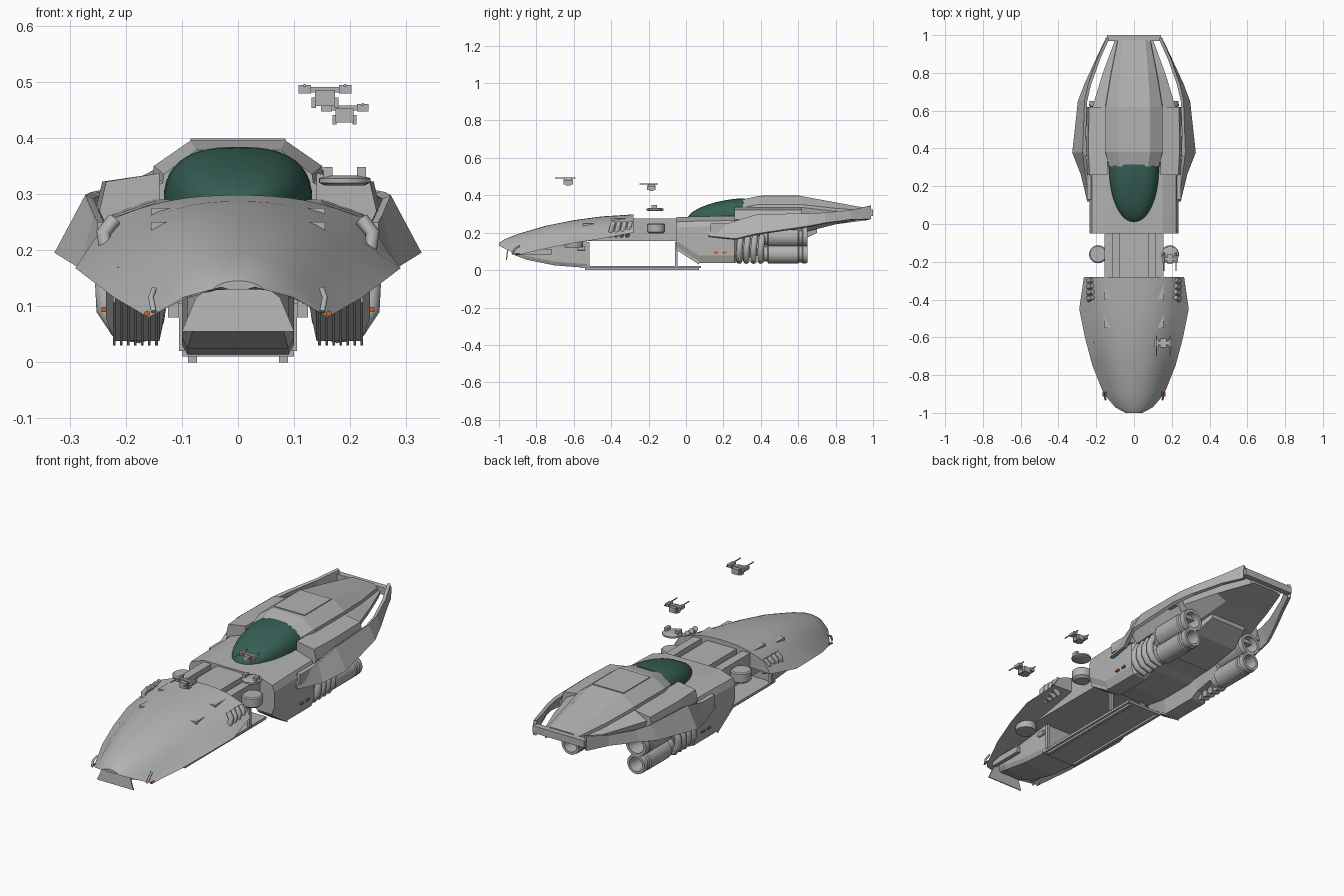
import bpy, bmesh, math
from mathutils import Vector

if "Cube" in bpy.data.objects:
    bpy.data.objects.remove(bpy.data.objects["Cube"])


def material(name, rgb):
    m = bpy.data.materials.new(name)
    m.diffuse_color = (*rgb, 1)
    m.use_nodes = True
    m.node_tree.nodes["Principled BSDF"].inputs["Base Color"].default_value = m.diffuse_color
    return m


GREY = material("hull grey", (0.45, 0.45, 0.45))
TEAL = material("canopy teal", (0.036, 0.115, 0.09))
ORANGE = material("marker orange", (0.62, 0.11, 0.01))


def finish(name, bm, mat, smooth=False, mirror=False, solid=0):
    bmesh.ops.recalc_face_normals(bm, faces=bm.faces)
    me = bpy.data.meshes.new(name)
    bm.to_mesh(me)
    bm.free()
    me.materials.append(mat)
    ob = bpy.data.objects.new(name, me)
    bpy.context.collection.objects.link(ob)
    if smooth:
        bpy.ops.object.select_all(action='DESELECT')
        ob.select_set(True)
        bpy.context.view_layer.objects.active = ob
        bpy.ops.object.shade_smooth_by_angle(angle=math.radians(35))
    if solid:
        s = ob.modifiers.new("thickness", 'SOLIDIFY')
        s.thickness = solid
        s.offset = 0
    if mirror:
        ob.modifiers.new("mirror", 'MIRROR')
    return ob


def loft(name, rings, mat=GREY, caps=True, closed=True, **kw):
    bm = bmesh.new()
    vs = [[bm.verts.new(p) for p in r] for r in rings]
    n = len(rings[0])
    for a, b in zip(vs, vs[1:]):
        for i in range(n if closed else n - 1):
            j = (i + 1) % n
            bm.faces.new((a[i], a[j], b[j], b[i]))
    if caps and closed:
        bm.faces.new(vs[0])
        bm.faces.new(vs[-1])
    return finish(name, bm, mat, **kw)


def sym(y, half):
    """Full section from a half section running top centre to bottom centre."""
    return [(x, y, z) for x, z in half] + [(-x, y, z) for x, z in half[-2:0:-1]]


def box(name, x0, x1, y0, y1, z0, z1, mat=GREY, mirror=False):
    ring = lambda y: [(x0, y, z0), (x1, y, z0), (x1, y, z1), (x0, y, z1)]
    return loft(name, [ring(y0), ring(y1)], mat, mirror=mirror)


def lathe(name, c, profile, axis='y', mat=GREY, mirror=False, n=24):
    rings = []
    for r, h in profile:
        ring = []
        for i in range(n):
            u, v = r * math.cos(i * math.tau / n), r * math.sin(i * math.tau / n)
            ring.append((c[0] + u, c[1] + h, c[2] + v) if axis == 'y' else (c[0] + u, c[1] + v, c[2] + h))
        rings.append(ring)
    return loft(name, rings, mat, smooth=True, mirror=mirror)


def tube(name, pts, r, mirror=True, n=12):
    pts = [Vector(p) for p in pts]
    rings = []
    for i, p in enumerate(pts):
        t = (pts[min(i + 1, len(pts) - 1)] - pts[max(i - 1, 0)]).normalized()
        u = t.cross(Vector((0, 1, 0))).normalized()
        v = t.cross(u)
        rings.append([p + r * (u * math.cos(k * math.tau / n) + v * math.sin(k * math.tau / n)) for k in range(n)])
    return loft(name, rings, smooth=True, mirror=mirror)


# front hood: y, crown height, shoulder x z, flange x z
stations = [(-1, .145, .04, .135, .045, .13), (-.97, .165, .09, .125, .10, .115),
            (-.9, .193, .145, .10, .16, .08), (-.75, .237, .185, .145, .22, .115),
            (-.6, .267, .205, .185, .26, .145), (-.45, .287, .22, .215, .29, .168),
            (-.28, .298, .235, .25, .265, .20)]
rings = []
for y, zt, xi, zi, xo, zo in stations:
    half = [(xi * k / 8, zt - (zt - zi) * (k / 8) ** 2.4) for k in range(9)]
    zc = max(zo, .13)
    rings.append(sym(y, half + [(xo, zo), (xi * .75, (zc + zo) / 2 + .004), (xi * .4, zc), (0, zc)]))
loft("front_hood", rings, smooth=True)

# chin flap, keel, nose struts
loft("chin_flap", [[(-.045, -.95, .138), (.045, -.95, .138)], [(-.075, -.953, .115), (.075, -.953, .115)],
                   [(-.1, -.96, .055), (.1, -.96, .055)]], closed=False, solid=.006)
keel = [(-.93, .06, .085), (-.85, .09, .055), (-.7, .1, .025), (-.53, .1, .012)]
loft("keel", [sym(y, [(0, .16), (w, .16 if y > -.8 else .13), (w, z + .02), (w * .9, z), (0, z)])
              for y, w, z in keel])
box("nose_strut", .105, .125, -.9, -.72, .08, .112, mirror=True)
tube("nose_prong", [(.15, -.93, .09), (.155, -.915, .115), (.15, -.89, .13)], .005)
lathe("underside_drum", (.17, -.6, 0), [(.048, .12), (.05, .125), (.05, .17)], 'z', mirror=True)
for k in range(4):
    y = -.395 + k * .031
    tube("hood_vent_pipe", [(.205, y - .012, .185), (.236, y - .008, .2), (.24, y, .23), (.22, y + .006, .255)], .013)

# floor plate with rails, connecting beam
box("floor_plate", -.1, .1, -.56, .08, .01, .022)
box("floor_rail", .073, .089, -.54, .07, 0, .012, mirror=True)
box("floor_bracket", .09, .105, -.53, -.515, .02, .15, mirror=True)
box("floor_bracket_rear", .09, .105, -.06, -.045, .02, .15, mirror=True)
box("beam_core", -.155, .155, -.55, -.03, .155, .25)
box("beam_spine", -.08, .08, -.4, -.03, .25, .275)
box("beam_side_rail", .112, .155, -.4, -.03, .25, .275, mirror=True)
tube("beam_pipe", [(.16, -.3, .232), (.16, -.04, .232)], .008)
lathe("side_drum", (.19, -.16, 0), [(.035, .195), (.048, .205), (.048, .245), (.042, .25)], 'z', mirror=True)
lathe("hull_lamp", (.105, -.56, .115), [(.011, -.02), (.011, .02)], mirror=True)

# cockpit body with side pods
def body(y, top, w, low, mid):
    return sym(y, [(0, top), (.15, top), (w - .012, top - .025), (w, top - .055), (w, low + .04),
                   (w - .015, low), (.14, low), (.125, mid), (0, mid)])
loft("cockpit_body", [body(-.05, .283, .235, .115, .13), body(.07, .287, .235, .038, .11),
                      body(.26, .29, .235, .038, .11), body(.30, .29, .195, .06, .12),
                      body(.46, .29, .175, .09, .13)])
for k in range(7):
    x = .143 + k * .0125
    loft("intake_rib", [[(x, y, z - .008), (x + .005, y, z - .008), (x + .005, y, z + .01), (x, y, z + .01)]
                        for y, z in ((-.05, .115), (.07, .038))], mirror=True)

# canopy and its rim
def dome(y0, y1, w, h, z0, n=14, m=20):
    out = []
    for i in range(n + 1):
        t = max((i / n) ** 1.7, .002)
        ww, hh = w * (1 - (1 - t) ** 2.2) ** .5, h * (1 - (1 - t) ** 1.7) ** .6
        ring = []
        for k in range(m + 1):
            c, s = math.cos(math.pi * k / m), math.sin(math.pi * k / m)
            ring.append((ww * math.copysign(abs(c) ** .75, c), y0 + (y1 - y0) * t, z0 + hh * s ** .75))
        out.append(ring)
    return out
loft("canopy", dome(.01, .315, .133, .105, .279), TEAL, smooth=True)
loft("canopy_rim", dome(-.005, .30, .15, .02, .277), smooth=True)

# cabin and tapered tail
def cabin(y, t, x1, x2, z2, x3, z3, b):
    return sym(y, [(0, t), (x1, t), (x2, z2), (x2 + .002, z2 - .015), (x3, z3), (x3 - .01, z3 - .035),
                   (x3 * .6, b), (0, b)])
loft("cabin_and_tail", [cabin(.305, .378, .075, .132, .335, .2, .285, .15),
                        cabin(.38, .395, .085, .15, .35, .22, .295, .14),
                        cabin(.62, .395, .085, .15, .35, .22, .30, .20),
                        cabin(.80, .362, .075, .12, .33, .165, .303, .245),
                        cabin(.975, .33, .06, .085, .318, .10, .303, .28)])
loft("shoulder_box", [[(.14, y, .337), (x, y, .322), (x + .012, y, .27), (x - .02, y, .2), (.14, y, .2)]
                      for y, x in ((.26, .235), (.40, .242), (.62, .238))], mirror=True)
box("roof_panel", -.085, .085, .40, .61, .394, .399)
loft("engine_bay", [sym(y, [(0, .25), (w, .25), (w, z), (0, z)])
                    for y, w, z in ((.4, .12, .12), (.6, .12, .15), (.7, .1, .2))])

# side wings joining at the tail bar
wing = [(.12, .225, .215, .24, .18), (.265, .25, .26, .275, .165), (.38, .265, .295, .32, .192),
        (.65, .255, .30, .29, .232), (.74, .235, .305, .255, .25), (.88, .185, .32, .19, .27),
        (.985, .138, .345, .14, .272)]
loft("side_wing", [[(a, y, b), (c, y, d)] for y, a, b, c, d in wing], closed=False, solid=.016, mirror=True)
box("tail_bar", -.142, .142, .97, 1.0, .29, .325)
box("wing_root", .19, .25, .13, .27, .2, .25, mirror=True)
box("wing_strut", .2, .27, .56, .61, .25, .28, mirror=True)

# engines and ribbed exhaust pipes
for name, z, r in (("upper_engine", .18, .058), ("lower_engine", .085, .05)):
    lathe(name, (.18, 0, z), [(r * .8, .40), (r * .8, .435), (r, .44), (r, .6), (r * .9, .605), (r * .9, .62),
                              (r, .625), (r * .95, .65), (r * .7, .65), (r * .6, .57)], mirror=True)
for k in range(4):
    y = .285 + k * .038
    tube("exhaust_pipe", [(.18, y + .01, .19), (.22, y + .008, .175), (.238, y + .003, .135),
                          (.236, y, .095), (.215, y, .062), (.17, y, .05)], .017)

# orange marker lights
lathe("nose_light", (.162, -.9, .087), [(.005, -.012), (.005, .01)], mat=ORANGE, mirror=True)
for y in (.15, .195):
    box("side_light", .232, .243, y, y + .022, .09, .099, ORANGE, mirror=True)
box("tail_light", .035, .065, .93, .945, .274, .284, ORANGE, mirror=True)


# detached turret pieces
def turret(x, y, z, s):
    box("turret_body", x - .018 * s, x + .018 * s, y - .025 * s, y + .025 * s, z - .02 * s, z + .008 * s)
    box("turret_crossbar", x - .045 * s, x + .045 * s, y - .008 * s, y + .008 * s, z + .004 * s, z + .014 * s)
    for d in (-1, 1):
        e = x + d * .036 * s
        box("turret_pod", e - .011 * s, e + .011 * s, y - .02 * s, y + .02 * s, z + .002 * s, z + .017 * s)
        lathe("turret_barrel", (e, y, z + .016 * s), [(.003, -.07 * s), (.003, .04 * s)], n=8)
        f = x + d * .02 * s
        box("turret_foot", f - .004 * s, f + .004 * s, y - .012 * s, y + .012 * s, z - .024 * s, z - .005 * s)
turret(.155, -.63, .477, 1)
turret(.19, -.185, .445, .9)
lathe("turret_disc", (.19, -.165, 0), [(.035, .315), (.046, .32), (.046, .328), (.03, .333)], 'z')
for d in (-1, 1):
    box("turret_disc_ear", .19 + d * .03 - .008, .19 + d * .03 + .008, -.185, -.155, .328, .348)
